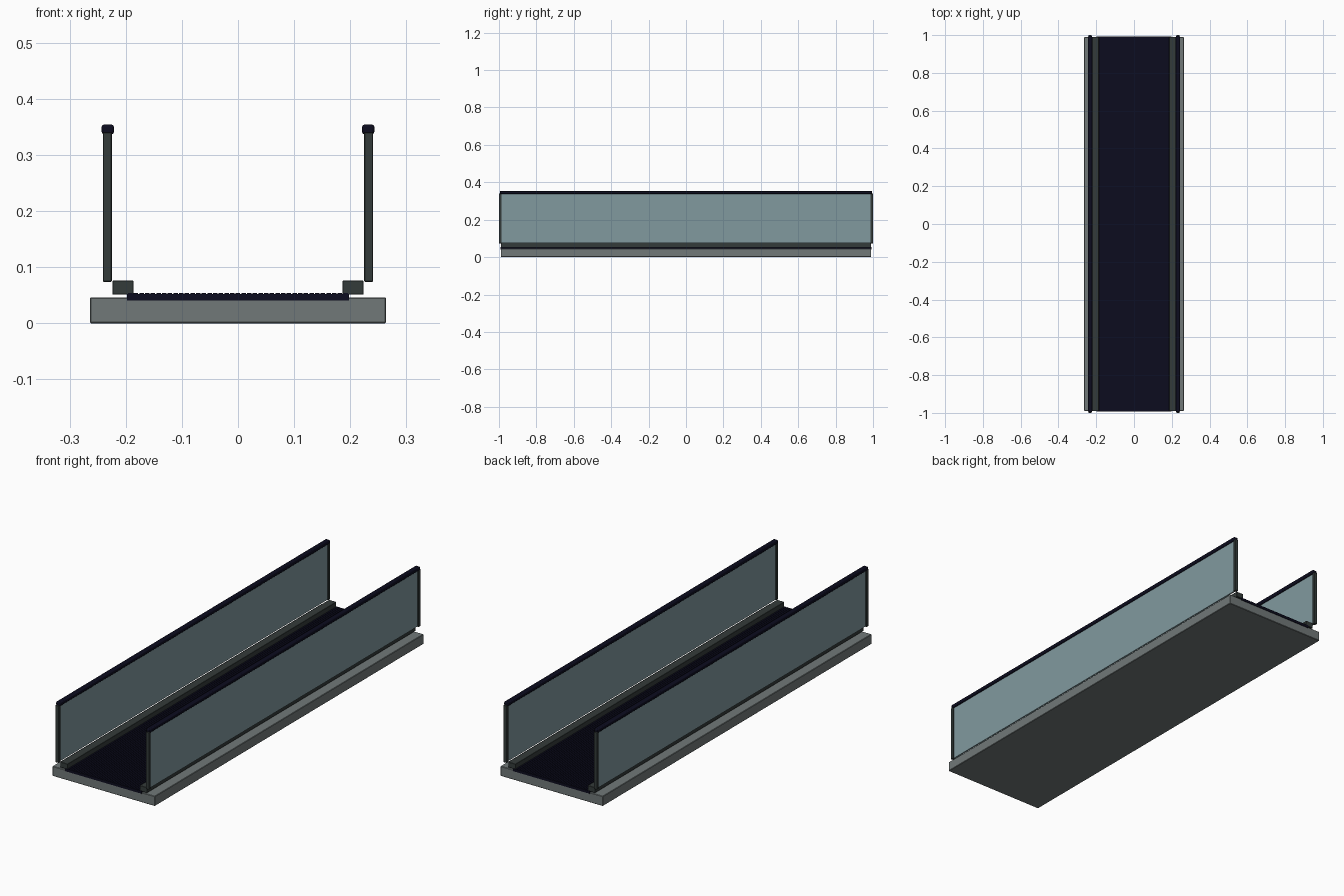
import bpy

if "Cube" in bpy.data.objects:
    bpy.data.objects.remove(bpy.data.objects["Cube"])


def material(name, rgb):
    m = bpy.data.materials.new(name)
    m.diffuse_color = (*rgb, 1.0)
    m.use_nodes = True
    m.node_tree.nodes["Principled BSDF"].inputs["Base Color"].default_value = m.diffuse_color
    return m


GREY = material("base grey", (0.165, 0.190, 0.190))
TRIM = material("dark trim", (0.034, 0.044, 0.042))
GLASS = material("blue grey glass", (0.220, 0.320, 0.345))
RUBBER = material("navy rubber", (0.0035, 0.0035, 0.013))


def box(name, x, y, z, mat, bevel=0.0, segments=1):
    """Box spanning the (low, high) pairs x, y and z."""
    spans = (x, y, z)
    bpy.ops.mesh.primitive_cube_add(size=1, location=[(a + b) / 2 for a, b in spans])
    ob = bpy.context.object
    ob.name = name
    ob.scale = [b - a for a, b in spans]
    bpy.ops.object.transform_apply(location=False, rotation=False, scale=True)
    ob.data.materials.append(mat)
    if bevel:
        mod = ob.modifiers.new("Bevel", 'BEVEL')
        mod.width = bevel
        mod.segments = segments
    return ob


# Floor slab and moving belt
box("base", (-0.264, 0.264), (-0.99, 0.99), (0, 0.046), GREY, 0.002)
box("belt", (-0.198, 0.198), (-0.992, 0.992), (0.041, 0.052), RUBBER)

# Fine lengthwise ridges on the belt
ridge = box("belt_ridges", (-0.196, -0.188), (-0.992, 0.992), (0.051, 0.054), RUBBER)
rows = ridge.modifiers.new("Rows", 'ARRAY')
rows.count = 39
rows.use_relative_offset = False
rows.use_constant_offset = True
rows.constant_offset_displace = (0.0101, 0, 0)


def span(side, low, high):
    return tuple(sorted((side * low, side * high)))


# Balustrade on each side: curb, glass, end posts and handrail
for side, label in ((-1, "left"), (1, "right")):
    box(label + "_curb", span(side, 0.186, 0.224), (-0.99, 0.99), (0.051, 0.076), TRIM, 0.001)
    box(label + "_glass", span(side, 0.229, 0.236), (-0.99, 0.99), (0.076, 0.342), GLASS)
    for end, place in ((-1, "front"), (1, "back")):
        box(label + "_" + place + "_post", span(side, 0.225, 0.241),
            span(end, 0.986, 1.0), (0.074, 0.340), TRIM, 0.001)
    box(label + "_handrail", span(side, 0.221, 0.243), (-0.995, 0.995),
        (0.337, 0.354), RUBBER, 0.004, 2)
    bpy.ops.object.shade_smooth_by_angle()
